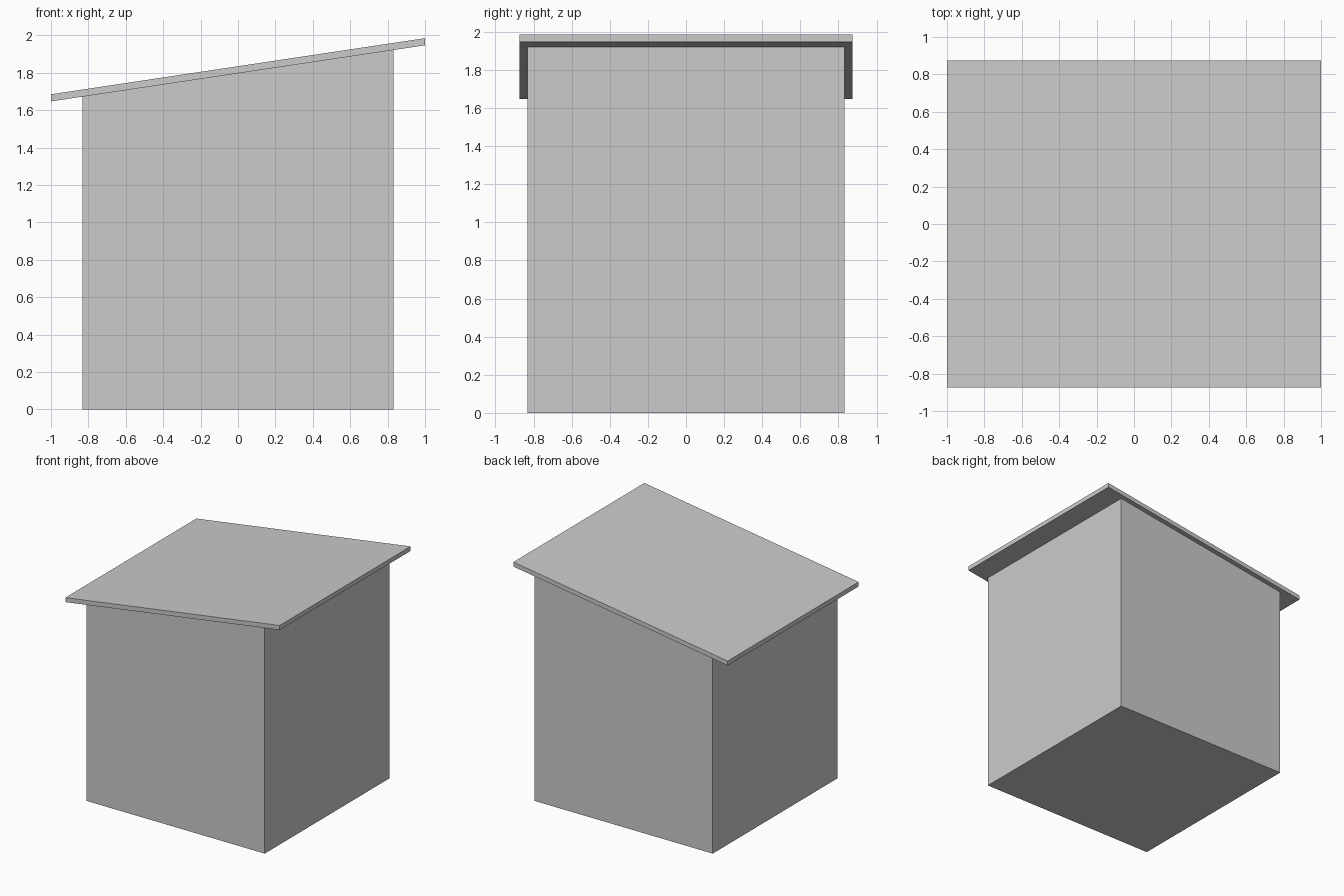
import bpy, bmesh

if "Cube" in bpy.data.objects:
    bpy.data.objects.remove(bpy.data.objects["Cube"])


def extrude_profile(name, profile, half_depth):
    """Extrude an x-z profile symmetrically along y."""
    bm = bmesh.new()
    face = bm.faces.new([bm.verts.new((x, -half_depth, z)) for x, z in profile])
    result = bmesh.ops.extrude_face_region(bm, geom=[face])
    verts = [v for v in result["geom"] if isinstance(v, bmesh.types.BMVert)]
    bmesh.ops.translate(bm, verts=verts, vec=(0, 2 * half_depth, 0))
    bmesh.ops.recalc_face_normals(bm, faces=bm.faces)
    mesh = bpy.data.meshes.new(name)
    bm.to_mesh(mesh)
    bm.free()
    obj = bpy.data.objects.new(name, mesh)
    bpy.context.collection.objects.link(obj)
    return obj


def roof_underside(x):
    return 1.797 + 0.15 * x


BODY = 0.832        # half width of the square body
ROOF_DEPTH = 0.873  # half depth of the roof
THICK = 0.038       # vertical thickness of the roof

# Body with sloped top meeting the roof
extrude_profile("shed_body", [
    (-BODY, 0), (BODY, 0),
    (BODY, roof_underside(BODY)), (-BODY, roof_underside(-BODY))], BODY)

# Overhanging slanted roof slab with plumb-cut ends
extrude_profile("slanted_roof", [
    (-1, roof_underside(-1)), (1, roof_underside(1)),
    (1, roof_underside(1) + THICK), (-1, roof_underside(-1) + THICK)], ROOF_DEPTH)
